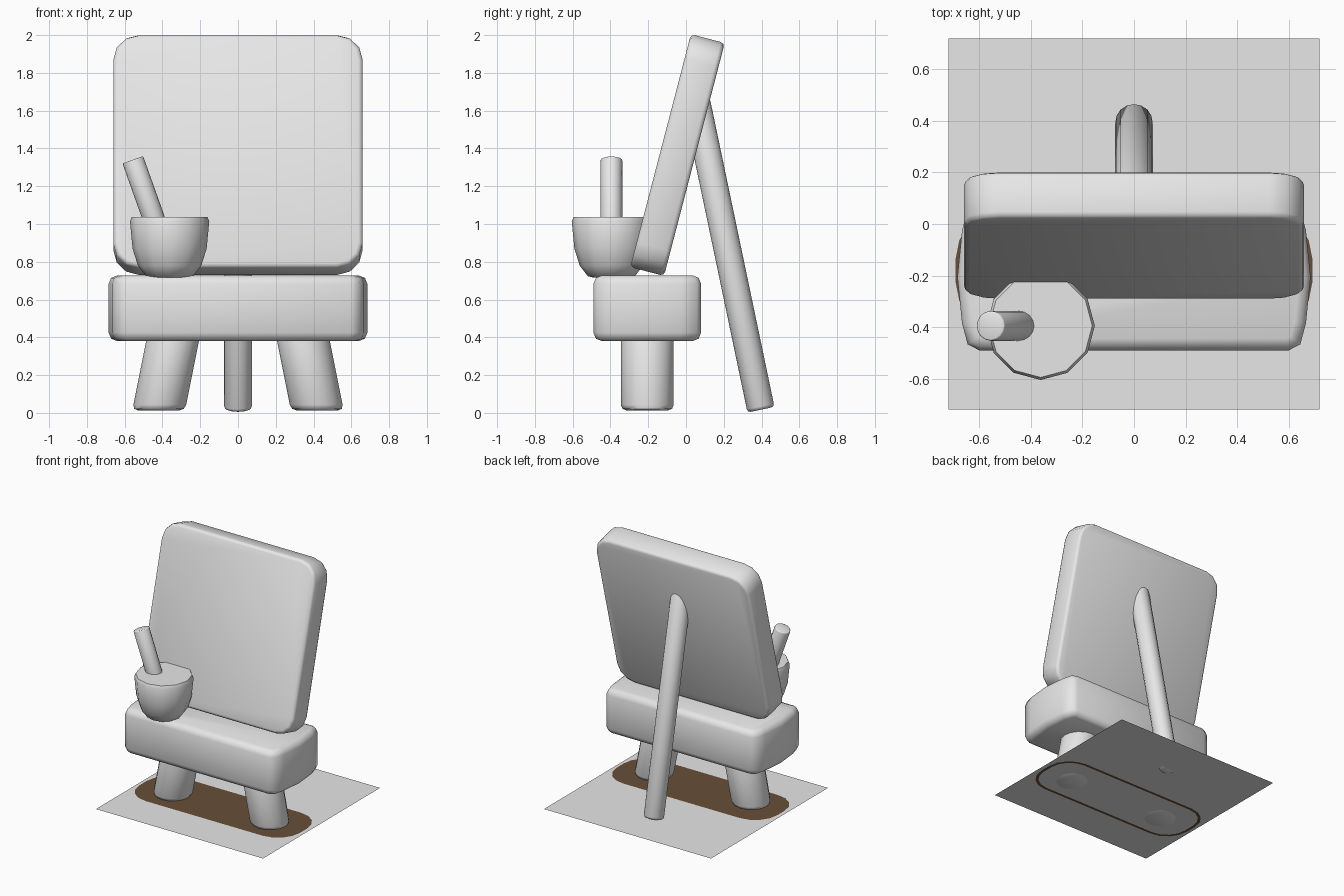
import bpy, bmesh, math
from mathutils import Matrix, Vector

if "Cube" in bpy.data.objects:
    bpy.data.objects.remove(bpy.data.objects["Cube"])


def material(name, rgb):
    m = bpy.data.materials.new(name)
    m.diffuse_color = (*rgb, 1.0)
    m.use_nodes = True
    m.node_tree.nodes["Principled BSDF"].inputs["Base Color"].default_value = m.diffuse_color
    return m


GREY = material("plain_grey", (0.8, 0.8, 0.8))
BROWN = material("earth_brown", (0.137, 0.077, 0.04))


def finish(name, bm, mat, angle=50):
    bmesh.ops.recalc_face_normals(bm, faces=bm.faces)
    me = bpy.data.meshes.new(name)
    bm.to_mesh(me)
    bm.free()
    me.materials.append(mat)
    me.shade_smooth()
    me.set_sharp_from_angle(angle=math.radians(angle))
    ob = bpy.data.objects.new(name, me)
    bpy.context.collection.objects.link(ob)
    return ob


def rounded_rect(hx, hy, r, segs):
    pts = []
    for q, (sx, sy) in enumerate([(1, 1), (-1, 1), (-1, -1), (1, -1)]):
        for i in range(segs + 1):
            a = math.radians(90 * q + 90 * i / segs)
            pts.append((sx * (hx - r) + r * math.cos(a), sy * (hy - r) + r * math.sin(a)))
    return pts


def circle(r, n):
    return [(r * math.cos(2 * math.pi * i / n), r * math.sin(2 * math.pi * i / n)) for i in range(n)]


def prism(name, outline, z0, z1, bevel, matrix, mat=GREY):
    """Extruded outline with rounded rims, placed by a matrix."""
    bm = bmesh.new()
    face = bm.faces.new([bm.verts.new((x, y, z0)) for x, y in outline])
    new = bmesh.ops.extrude_face_region(bm, geom=[face])["geom"]
    bmesh.ops.translate(bm, verts=[v for v in new if isinstance(v, bmesh.types.BMVert)],
                        vec=(0, 0, z1 - z0))
    bmesh.ops.recalc_face_normals(bm, faces=bm.faces)
    if bevel:
        rims = [e for e in bm.edges if e.calc_face_angle(0) > math.radians(60)]
        bmesh.ops.bevel(bm, geom=rims, offset=bevel, segments=2, profile=0.5, affect='EDGES')
    bm.transform(matrix)
    return finish(name, bm, mat)


def rod(name, start, end, r, n, bevel):
    """Round bar between two points."""
    a, b = Vector(start), Vector(end)
    d = b - a
    m = Matrix.Translation(a) @ d.to_track_quat('Z', 'Y').to_matrix().to_4x4()
    return prism(name, circle(r, n), 0, d.length, bevel, m)


# Leaning board
tilt = Matrix.Translation((0, -0.045, 1.365)) @ Matrix.Rotation(math.radians(90 - 14.6), 4, 'X')
prism("board", rounded_rect(0.66, 0.637, 0.135, 3), -0.0925, 0.0925, 0.022, tilt)

# Seat slab with gently bowed ends
half = [(0.60, -0.285), (0.645, -0.262), (0.667, -0.18), (0.685, 0.0),
        (0.667, 0.18), (0.645, 0.262), (0.60, 0.285)]
slab = half + [(-x, -y) for x, y in half]
prism("seat", slab, 0.38, 0.728, 0.045, Matrix.Translation((0, -0.205, 0)))

# Splayed front legs, sheared so the feet stay level
for side, label in ((-1, "left"), (1, "right")):
    shear = Matrix.Identity(4)
    shear[0][2] = -side * 0.2
    prism("front_leg_" + label, circle(0.14, 16), 0, 0.48, 0.03,
          Matrix.Translation((side * 0.42, -0.205, 0.013)) @ shear)

# Back prop
rod("back_leg", (0, 0.397, 0.017), (0, 0.055, 1.65), 0.073, 16, 0.018)

# Pot
profile = [(0.10, 0.717), (0.125, 0.724), (0.168, 0.78), (0.196, 0.87), (0.21, 1.015), (0.20, 1.038)]
bm = bmesh.new()
rings = [[bm.verts.new((-0.362 + x, -0.395 + y, z)) for x, y in circle(r, 12)] for r, z in profile]
for lo, hi in zip(rings, rings[1:]):
    for i in range(12):
        j = (i + 1) % 12
        bm.faces.new((lo[i], lo[j], hi[j], hi[i]))
bm.faces.new(rings[0])
bm.faces.new(rings[-1])
finish("pot", bm, GREY, 45)

# Stick standing in the pot
rod("stick", (-0.40, -0.395, 0.90), (-0.557, -0.395, 1.34), 0.058, 16, 0.006)

# Ground sheet
bm = bmesh.new()
bm.faces.new([bm.verts.new((0.72 * x, 0.72 * y, 0.015)) for x, y in ((-1, -1), (1, -1), (1, 1), (-1, 1))])
finish("ground_sheet", bm, GREY)

# Brown patch on the sheet, with a thin rim showing underneath
outer = rounded_rect(0.692, 0.235, 0.19, 4)
inner = rounded_rect(0.67, 0.213, 0.168, 4)
bm = bmesh.new()
bm.faces.new([bm.verts.new((x, y - 0.18, 0.018)) for x, y in outer])
finish("earth_patch", bm, BROWN)
bm = bmesh.new()
a = [bm.verts.new((x, y - 0.18, 0.012)) for x, y in outer]
b = [bm.verts.new((x, y - 0.18, 0.012)) for x, y in inner]
for i in range(len(a)):
    j = (i + 1) % len(a)
    bm.faces.new((a[i], b[i], b[j], a[j]))
finish("earth_rim", bm, BROWN)
